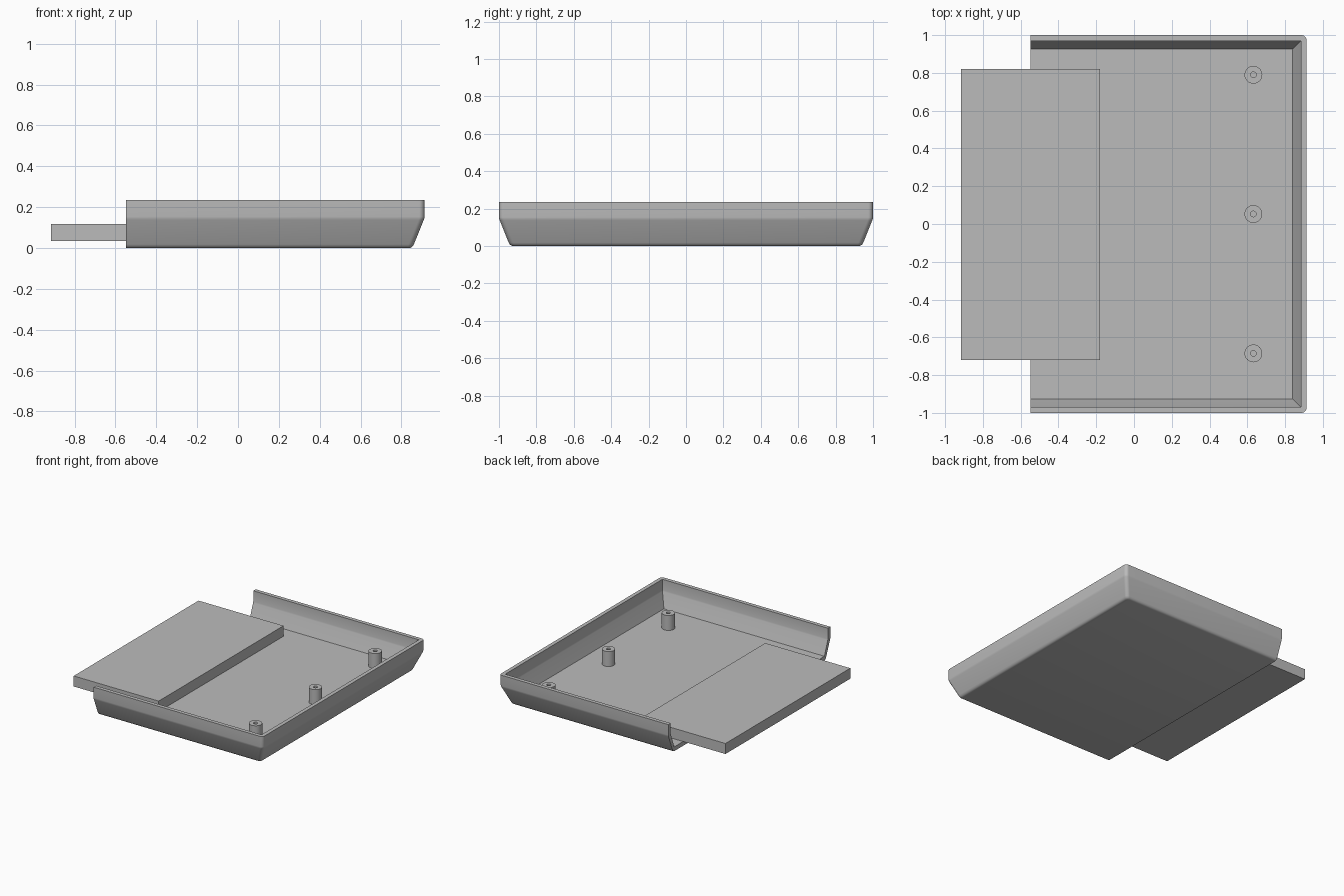
import bpy, bmesh, math

if "Cube" in bpy.data.objects:
    bpy.data.objects.remove(bpy.data.objects["Cube"])

grey = bpy.data.materials.new("plain grey")
grey.diffuse_color = (0.5, 0.5, 0.5, 1)
grey.use_nodes = True
grey.node_tree.nodes["Principled BSDF"].inputs["Base Color"].default_value = grey.diffuse_color


def finish(name, bm, smooth=True):
    bmesh.ops.remove_doubles(bm, verts=bm.verts, dist=1e-5)
    bmesh.ops.recalc_face_normals(bm, faces=bm.faces)
    mesh = bpy.data.meshes.new(name)
    bm.to_mesh(mesh)
    bm.free()
    mesh.materials.append(grey)
    ob = bpy.data.objects.new(name, mesh)
    bpy.context.collection.objects.link(ob)
    if smooth:
        bpy.ops.object.select_all(action='DESELECT')
        ob.select_set(True)
        bpy.context.view_layer.objects.active = ob
        bpy.ops.object.shade_smooth_by_angle(angle=math.radians(25))
    return ob


# Tray: a wall profile swept round three sides, open at the left
X0, X1, Y1, STEPS = -0.547, 0.913, 1.0, 6


def u_path(inset, z, radius):
    x, y = X1 - inset, Y1 - inset
    half = [(X0, -y, z)]
    for i in range(STEPS + 1):
        a = -math.pi / 2 + math.pi / 2 * i / STEPS
        half.append((x - radius + radius * math.cos(a),
                     -y + radius + radius * math.sin(a), z))
    return half + [(px, -py, pz) for px, py, pz in reversed(half)]


# (inset, height, corner radius) from the base, over the rim, to the floor
profile = [(0.075, 0.0, 0.018), (0.066, 0.002, 0.021), (0.058, 0.008, 0.024),
           (0.052, 0.018, 0.026), (0.004, 0.137, 0.026), (0.001, 0.145, 0.026),
           (0.0, 0.153, 0.026), (0.0, 0.235, 0.026),
           (0.03, 0.235, 0.0), (0.03, 0.152, 0.0), (0.033, 0.142, 0.0),
           (0.074, 0.033, 0.0)]
bm = bmesh.new()
rings = [[bm.verts.new(p) for p in u_path(*q)] for q in profile]
for a, b in zip(rings, rings[1:]):
    for i in range(len(a) - 1):
        bm.faces.new((a[i], a[i + 1], b[i + 1], b[i]))
bm.faces.new(rings[0])
bm.faces.new(rings[-1])
bm.faces.new([r[0] for r in rings] + [r[-1] for r in reversed(rings)])
finish("tray", bm)

# Sliding panel lying on the tray floor
bm = bmesh.new()
bmesh.ops.create_cube(bm, size=1)
for v in bm.verts:
    v.co = (-0.548 + v.co.x * 0.734, 0.05 + v.co.y * 1.54, 0.076 + v.co.z * 0.082)
finish("panel", bm, smooth=False)

# Screw posts with blind holes
N = 32
post = [(0.047, 0.03), (0.047, 0.15), (0.015, 0.15), (0.015, 0.04)]
for k, y in enumerate((-0.685, 0.053, 0.79)):
    bm = bmesh.new()
    loops = [[bm.verts.new((0.632 + r * math.cos(2 * math.pi * i / N),
                            y + r * math.sin(2 * math.pi * i / N), z))
              for i in range(N)] for r, z in post]
    for a, b in zip(loops, loops[1:]):
        for i in range(N):
            j = (i + 1) % N
            bm.faces.new((a[i], a[j], b[j], b[i]))
    bm.faces.new(loops[0])
    bm.faces.new(loops[-1])
    finish(f"screw_post_{k + 1}", bm)
